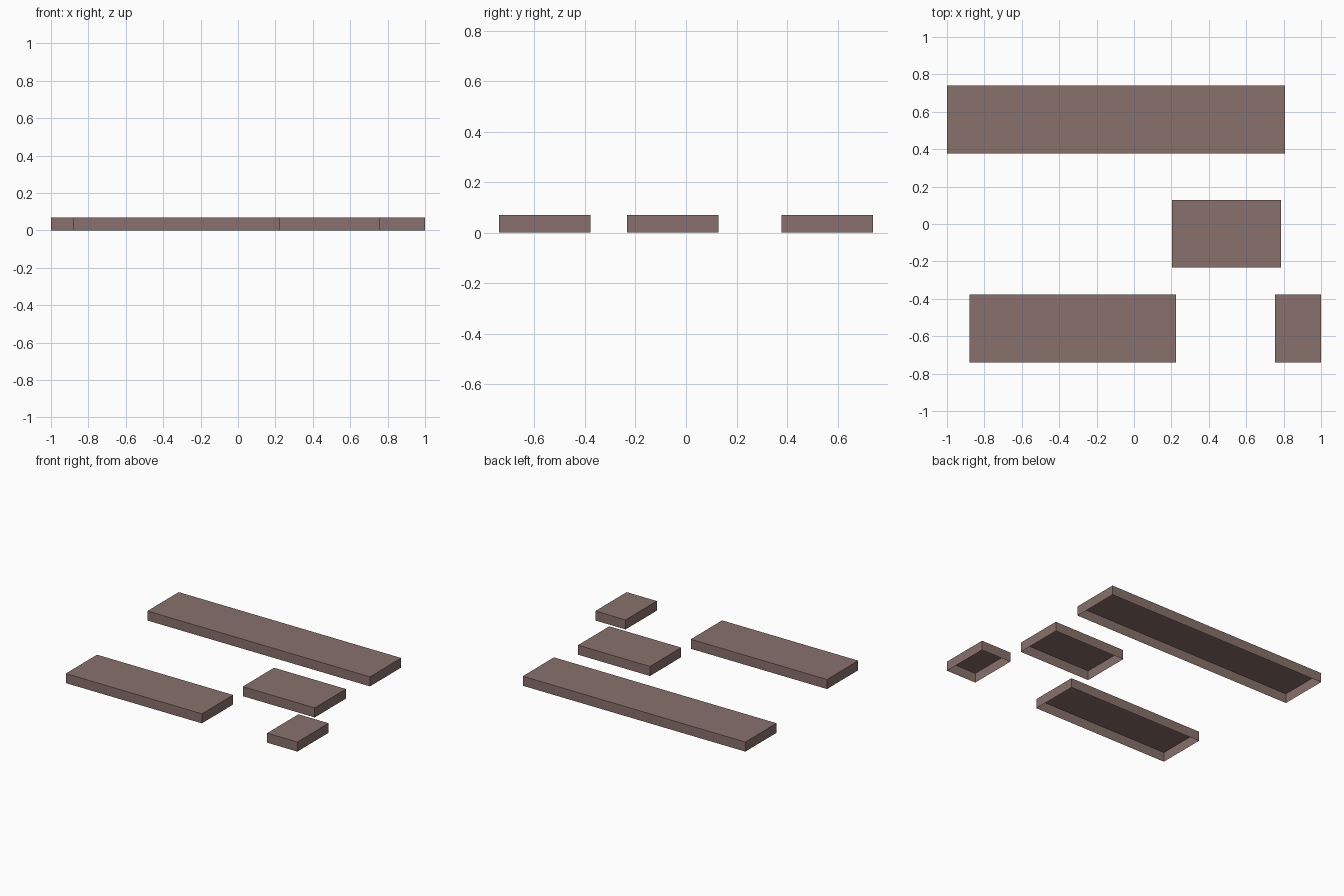
import bpy
import bmesh

if "Cube" in bpy.data.objects:
    bpy.data.objects.remove(bpy.data.objects["Cube"])

HEIGHT = 0.07

mat = bpy.data.materials.new("dusty brown")
mat.diffuse_color = (0.25, 0.165, 0.15, 1.0)
mat.use_nodes = True
mat.node_tree.nodes["Principled BSDF"].inputs["Base Color"].default_value = mat.diffuse_color


def open_slab(name, x0, x1, y0, y1):
    """Thin-walled slab without a bottom face."""
    bm = bmesh.new()
    bmesh.ops.create_cube(bm, size=1.0)
    for v in bm.verts:
        v.co.x = x1 if v.co.x > 0 else x0
        v.co.y = y1 if v.co.y > 0 else y0
        v.co.z = HEIGHT if v.co.z > 0 else 0.0
    bm.normal_update()
    bottom = [f for f in bm.faces if f.normal.z < -0.5]
    bmesh.ops.delete(bm, geom=bottom, context='FACES_ONLY')
    mesh = bpy.data.meshes.new(name)
    bm.to_mesh(mesh)
    bm.free()
    mesh.materials.append(mat)
    obj = bpy.data.objects.new(name, mesh)
    bpy.context.collection.objects.link(obj)


# Four separate slabs of equal depth and height
open_slab("back_long_slab", -1.0, 0.807, 0.378, 0.74)
open_slab("middle_slab", 0.202, 0.786, -0.233, 0.129)
open_slab("front_left_slab", -0.88, 0.225, -0.74, -0.378)
open_slab("front_right_slab", 0.755, 1.0, -0.74, -0.378)
